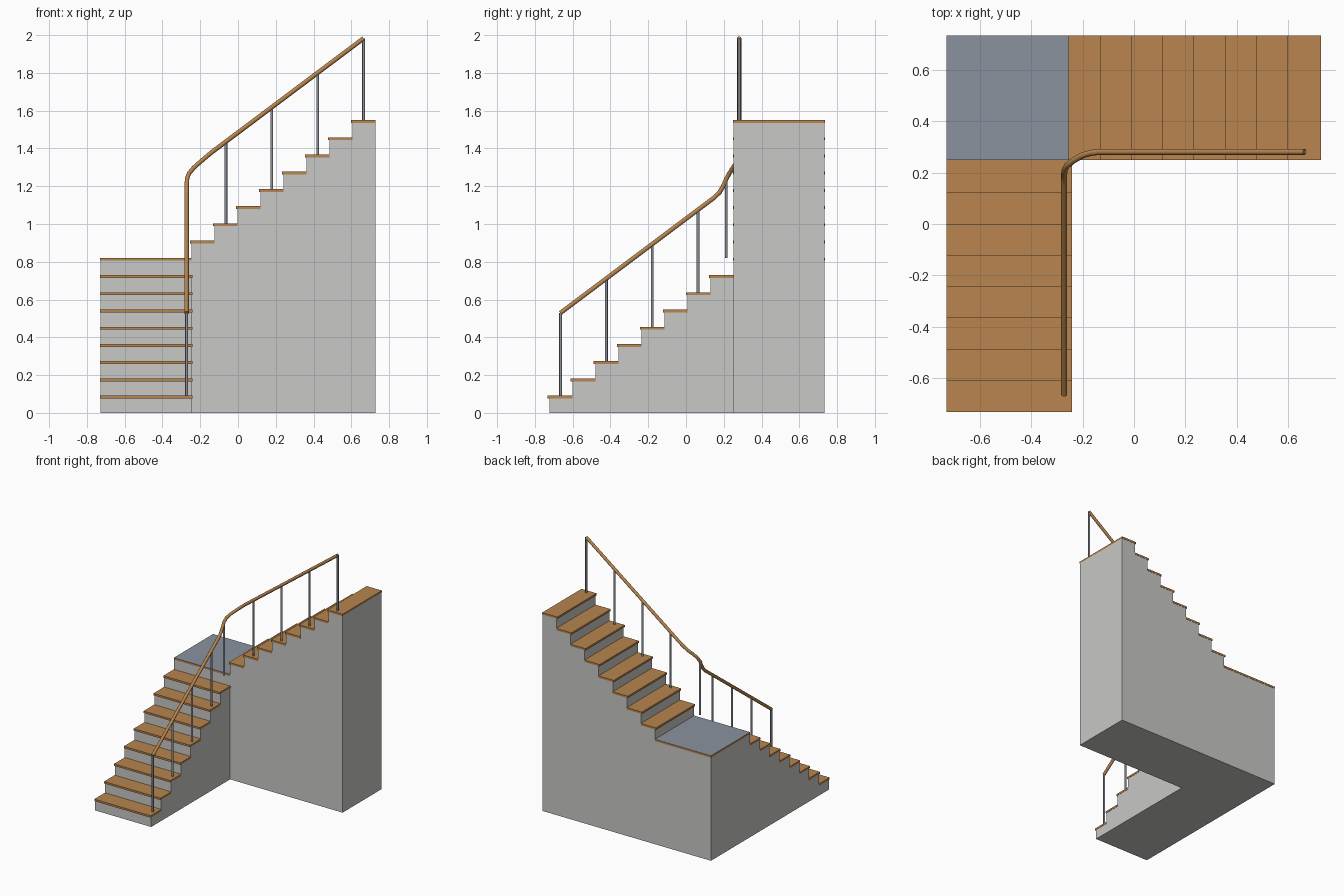
import bpy, bmesh, math
from mathutils import Vector

if "Cube" in bpy.data.objects:
    bpy.data.objects.remove(bpy.data.objects["Cube"])

RISE = 0.0912          # step height
GO = 0.1218            # step depth
TH = 0.015             # tread thickness
NOSE = 0.009           # tread overhang
N = 8                  # steps per flight


def mat(name, col):
    m = bpy.data.materials.new(name)
    m.diffuse_color = (*col, 1)
    m.use_nodes = True
    m.node_tree.nodes["Principled BSDF"].inputs["Base Color"].default_value = m.diffuse_color
    return m


CONCRETE = mat("concrete", (0.58, 0.58, 0.565))
WOOD = mat("wood", (0.48, 0.235, 0.077))
SLATE = mat("landing slate", (0.26, 0.29, 0.345))
METAL = mat("baluster metal", (0.26, 0.28, 0.31))


def finish(bm, name, *mats):
    bmesh.ops.recalc_face_normals(bm, faces=bm.faces)
    me = bpy.data.meshes.new(name)
    bm.to_mesh(me)
    bm.free()
    for m in mats:
        me.materials.append(m)
    ob = bpy.data.objects.new(name, me)
    bpy.context.collection.objects.link(ob)
    return ob


def box(name, lo, hi, *mats):
    bm = bmesh.new()
    bmesh.ops.create_cube(bm, size=1)
    for v in bm.verts:
        v.co = Vector([lo[i] if v.co[i] < 0 else hi[i] for i in range(3)])
    return finish(bm, name, *mats)


def flight(name, place, start, first, a, b):
    """Stepped body plus treads; place(run, across, z) maps to world."""
    prof = [(start, 0)]
    for k in range(N):
        z = RISE * (first + k) - TH
        prof += [(start + GO * k, z), (start + GO * (k + 1), z)]
    prof.append((start + GO * N, 0))
    bm = bmesh.new()
    f = bm.faces.new([bm.verts.new(place(r, a + 0.001, z)) for r, z in prof])
    ext = bmesh.ops.extrude_face_region(bm, geom=[f])["geom"]
    shift = Vector(place(0, b - a - 0.003, 0))
    bmesh.ops.translate(bm, vec=shift, verts=[v for v in ext if isinstance(v, bmesh.types.BMVert)])
    finish(bm, name + "_body", CONCRETE)
    for k in range(N):
        z = RISE * (first + k)
        box(f"{name}_tread_{k + 1}", place(start + GO * k - NOSE, a, z - TH),
            place(start + GO * (k + 1), b, z), WOOD)


# Two flights at right angles
flight("lower_flight", lambda r, c, z: (c, r, z), -0.723, 1, -0.73, -0.242)
flight("upper_flight", lambda r, c, z: (r, c, z), -0.246, 10, 0.25, 0.735)

# Landing block and slab with slate top
top = RISE * 9
box("landing_body", (-0.729, 0.2514, 0), (-0.246, 0.733, top - TH), CONCRETE)
slab = box("landing_slab", (-0.73, 0.25, top - TH), (-0.246, 0.735, top), WOOD, SLATE)
for p in slab.data.polygons:
    p.material_index = 1 if p.normal.z > 0.9 else 0

# Handrail: straight run, rising bend around the corner, straight run
RX, RY = -0.272, 0.281
SLOPE = 0.75


def low_z(y):
    return 0.529 + SLOPE * (y + 0.665)


def up_z(x):
    return 1.983 + SLOPE * (x - 0.665)


pts = [(RX, -0.665, low_z(-0.665)), (RX, 0.15, low_z(0.15)), (RX, 0.178, 1.168),
       (RX, 0.197, 1.2), (-0.27, 0.213, 1.238), (-0.26, 0.229, 1.267),
       (-0.235, 0.248, 1.297), (-0.205, 0.266, 1.324), (-0.17, 0.277, 1.354),
       (-0.135, RY, up_z(-0.135)), (0.665, RY, up_z(0.665))]
SIDES, R = 12, 0.0118
bm = bmesh.new()
rings = []
for i, p in enumerate(pts):
    d = (Vector(pts[min(i + 1, len(pts) - 1)]) - Vector(pts[max(i - 1, 0)])).normalized()
    u = d.cross(Vector((0, 0, 1))).normalized()
    w = u.cross(d)
    rings.append([bm.verts.new(Vector(p) + R * (math.cos(t) * u + math.sin(t) * w))
                  for t in (2 * math.pi * s / SIDES for s in range(SIDES))])
for r0, r1 in zip(rings, rings[1:]):
    for s in range(SIDES):
        t = (s + 1) % SIDES
        bm.faces.new((r0[s], r0[t], r1[t], r1[s]))
bm.faces.new(rings[0])
bm.faces.new(rings[-1])
rail = finish(bm, "handrail", WOOD)


# Balusters on every second step, plus one at the landing corner
def baluster(name, x, y, z0, z1):
    bpy.ops.mesh.primitive_cylinder_add(vertices=12, radius=0.0075, depth=z1 - z0,
                                        location=(x, y, (z0 + z1) / 2))
    ob = bpy.context.object
    ob.name = name
    ob.data.materials.append(METAL)
    bpy.ops.object.shade_smooth_by_angle(angle=math.radians(40))


for i in range(4):
    y = -0.664 + 0.2425 * i
    baluster(f"lower_baluster_{i + 1}", RX, y, RISE * (1 + 2 * i), low_z(y))
    x = -0.064 + 0.243 * i
    baluster(f"upper_baluster_{i + 1}", x, RY, RISE * (11 + 2 * i), up_z(x))
baluster("corner_baluster", -0.27, 0.213, top, 1.238)

bpy.ops.object.select_all(action='DESELECT')
rail.select_set(True)
bpy.context.view_layer.objects.active = rail
bpy.ops.object.shade_smooth_by_angle(angle=math.radians(40))
